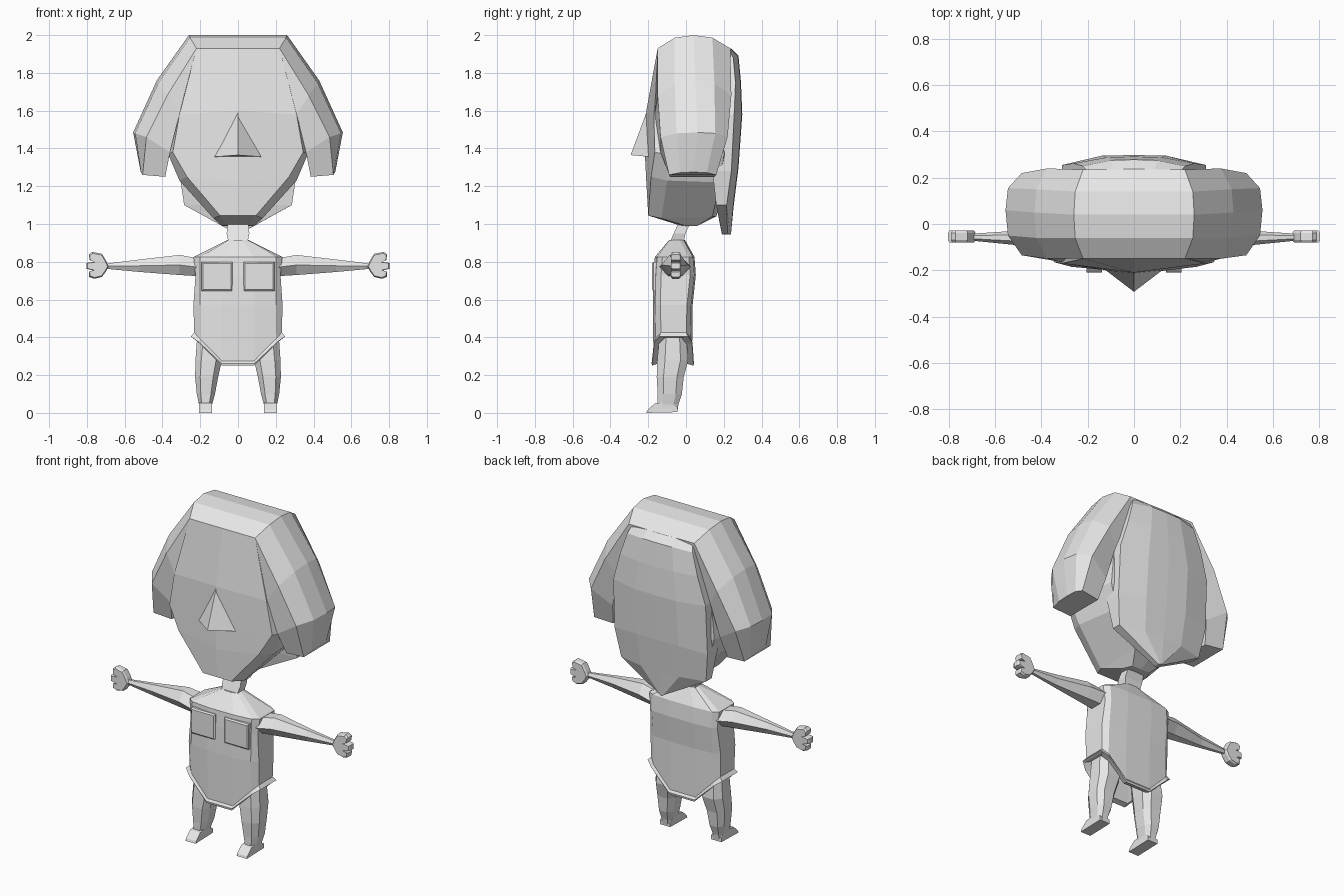
import bpy, bmesh

grey = bpy.data.materials.new("light_grey")
grey.diffuse_color = (0.8, 0.8, 0.8, 1)


def loft(name, rings):
    """Bridge equal-length closed rings of (x, y, z) and cap both ends."""
    bm = bmesh.new()
    rows = [[bm.verts.new(p) for p in r] for r in rings]
    n = len(rows[0])
    for a, b in zip(rows, rows[1:]):
        for i in range(n):
            j = (i + 1) % n
            bm.faces.new((a[i], a[j], b[j], b[i]))
    bm.faces.new(rows[0][::-1])
    bm.faces.new(rows[-1])
    bmesh.ops.remove_doubles(bm, verts=bm.verts, dist=0.0005)
    bmesh.ops.recalc_face_normals(bm, faces=bm.faces)
    me = bpy.data.meshes.new(name)
    bm.to_mesh(me)
    bm.free()
    me.materials.append(grey)
    ob = bpy.data.objects.new(name, me)
    bpy.context.collection.objects.link(ob)
    return ob


def sym(half):
    """Full ring from a half ring that starts and ends on x = 0."""
    return half + [(-x, y, z) for x, y, z in half[-2:0:-1]]


def flip(ring, s):
    return [(s * x, y, z) for x, y, z in ring]


# Face and jaw
loft("head", [sym(r) for r in (
    [(0, -.15, 1.93), (.22, -.15, 1.93), (.24, 0, 1.9), (.2, .2, 1.9), (0, .22, 1.9)],
    [(0, -.21, 1.6), (.31, -.17, 1.58), (.32, -.1, 1.58), (.31, .2, 1.58), (0, .25, 1.58)],
    [(0, -.217, 1.36), (.345, -.165, 1.38), (.37, -.11, 1.37), (.33, .2, 1.36), (0, .25, 1.36)],
    [(0, -.21, 1.22), (.27, -.185, 1.25), (.31, -.1, 1.23), (.28, .18, 1.22), (0, .22, 1.22)],
    [(0, -.2, 1.045), (.095, -.2, 1.045), (.13, -.13, 1.03), (.11, .14, 1.04), (0, .16, 1.04)],
    [(0, -.04, .995), (.06, -.04, .995), (.085, 0, .99), (.06, .06, .99), (0, .06, .99)],
)])

loft("nose", [
    [(-.135, -.19, 1.355), (0, -.293, 1.365), (.135, -.19, 1.355)],
    [(-.002, -.2, 1.59), (0, -.21, 1.59), (.002, -.2, 1.59)],
])


# Hair arch: stations run from one side flap over the crown to the other
def station(inner, front, outer, ys):
    """ys: inner front, front edge, three outer points, back edge, inner back."""
    (ix, iz), (fx, fz), (ox, oz) = inner, front, outer
    mx, mz = ox * .85 + fx * .15, oz * .8 + fz * .2
    pts = [(ix, iz), (fx, fz), (mx, mz), (ox, oz), (mx, mz), (fx, fz), (ix, iz)]
    return [(x, y, z) for (x, z), y in zip(pts, ys)]


arch = [
    station((.385, 1.25), (.505, 1.26), (.515, 1.275), (-.085, -.09, -.03, .04, .11, .16, .15)),
    station((.36, 1.38), (.485, 1.46), (.555, 1.485), (-.135, -.135, -.05, .06, .155, .22, .19)),
    station((.31, 1.58), (.375, 1.68), (.43, 1.76), (-.165, -.15, -.06, .05, .15, .24, .21)),
    station((.15, 1.6), (.22, 1.93), (.26, 2.0), (-.14, -.15, -.06, .04, .14, .235, .2)),
]
loft("hair_arch", arch + [flip(r, -1) for r in arch[::-1]])

# Back hair: shield shape ending in a low point
rows = [(1.93, 1.93, .2, .1, .225, .235), (1.88, 1.89, .22, .1, .25, .275),
        (1.75, 1.75, .26, .1, .262, .288), (1.58, 1.58, .31, .1, .255, .295),
        (1.28, 1.3, .312, .14, .24, .275), (1.1, 1.1, .285, .16, .215, .25),
        (.95, .945, .012, .19, .22, .235)]
loft("back_hair", [sym([(0, yi, zc), (w, yi, ze), (w, ye, ze), (w * .45, yc, zc), (0, yc + .003, zc)])
                   for ze, zc, w, yi, ye, yc in rows])

# Neck leans back from the shoulders to the head
loft("neck", [[(x, y, z) for x, y in ((-w, a), (w, a), (w, b), (-w, b))]
              for z, w, a, b in ((.87, .07, -.1, 0), (.915, .053, -.08, -.01),
                                 (.95, .06, -.065, -.003), (1.03, .052, -.03, .035))])


# Torso: front, corner, side, back corner, back
def torso_ring(z, corner, side, front, back, zs=None):
    za, zb, zc = zs or (z, z, z)
    return sym([(0, front, za), (corner * .42, front, za), (corner, front + .012, zb),
                (side, front + .04, zc), (side, back - .03, zc),
                (corner, back - .008, zb), (corner * .42, back, za), (0, back, za)])


hem = (.25, .365, .4)
loft("torso", [
    torso_ring(.915, .05, .055, -.09, -.005),
    torso_ring(.825, .2, .235, -.165, .045),
    torso_ring(.73, .2, .225, -.172, .052),
    torso_ring(.57, .2, .236, -.176, .035),
    torso_ring(0, .203, .232, -.172, .032, (.275, .395, .425)),
    torso_ring(0, .208, .25, -.182, .042, (.262, .375, .405)),
    torso_ring(0, .2, .235, -.18, .04, hem),
    torso_ring(0, .19, .215, -.15, .005, (.26, .37, .4)),
    torso_ring(.4, .18, .2, -.14, 0),
])

# Hand outline in x, z with three stubby fingers and a thumb
hand = [(.685, .775), (.698, .805), (.72, .842), (.772, .852), (.79, .838), (.785, .81),
        (.757, .8), (.803, .794), (.803, .763), (.762, .753), (.79, .746), (.788, .72),
        (.762, .71), (.72, .72), (.698, .75)]

for s, side in ((1, "right"), (-1, "left")):
    # Arm: diamond-like six-sided taper
    arm = []
    for x, zt, zb, ya, yb in ((.17, .82, .72, -.14, .03), (.23, .822, .725, -.14, .025),
                              (.31, .836, .73, -.125, .01), (.52, .812, .746, -.09, -.03),
                              (.7, .79, .763, -.072, -.042)):
        m, t = (zt + zb) / 2, (yb - ya) * .28
        arm.append([(s * x, y, z) for y, z in ((ya, m), (ya + t, zt), (yb - t, zt),
                                               (yb, m), (yb - t, zb), (ya + t, zb))])
    loft(side + "_arm", arm)

    # Hand: plate with narrowed front and back outlines
    def outline(y, k):
        return [(s * (.745 + (x - .745) * k), y, .78 + (z - .78) * k) for x, z in hand]
    loft(side + "_hand", [outline(-.08, .9), outline(-.07, 1), outline(-.038, 1), outline(-.028, .9)])

    # Chest pocket with a bevelled border
    def panel(y, d):
        return [(s * x, y, z) for x, z in ((.03 + d, .645 + d), (.193 - d, .645 + d),
                                           (.193 - d, .8 - d), (.03 + d, .8 - d))]
    loft(side + "_pocket", [panel(-.155, 0), panel(-.173, 0), panel(-.18, .008)])

    # Leg: eight-sided taper down to the ankle
    leg = []
    for z, a, b, f, k in ((.42, .06, .215, -.14, .0), (.28, .085, .225, -.152, .012),
                          (.19, .105, .227, -.155, -.012), (.1, .122, .218, -.15, -.022),
                          (.045, .137, .207, -.15, -.04), (.01, .139, .205, -.15, -.045)):
        dx, dy = (b - a) * .22, (k - f) * .25
        leg.append([(s * x, y, z) for x, y in ((a + dx, f), (b - dx, f), (b, f + dy), (b, k - dy),
                                               (b - dx, k), (a + dx, k), (a, k - dy), (a, f + dy))])
    loft(side + "_leg", leg)

    # Foot: wedge with a thin toe
    foot = [(-.21, 0), (-.205, .014), (-.165, .05), (-.09, .06), (-.045, .03), (-.045, .004)]
    loft(side + "_foot", [[(s * x, y, z) for y, z in foot] for x in (.138, .206)])
